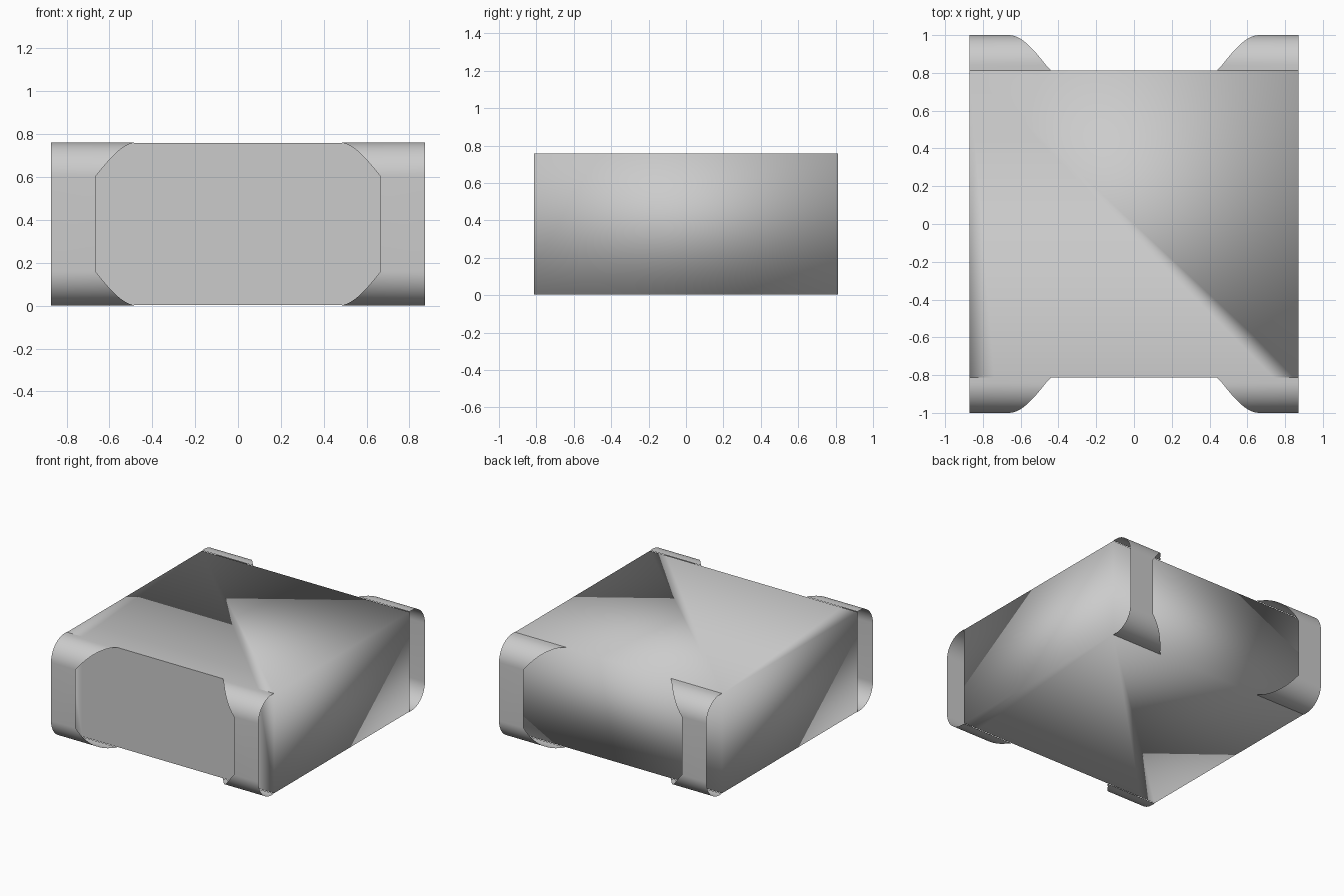
import bpy, bmesh, math

if "Cube" in bpy.data.objects:
    bpy.data.objects.remove(bpy.data.objects["Cube"], do_unlink=True)

HALF_X, WALL_Y, END_Y, HEIGHT = 0.872, 0.813, 1.0, 0.762
RADIUS = 0.16          # rounding of the corner bands
INNER_WIDE, INNER_NARROW = 0.465, 0.665
STEPS = 16

grey = bpy.data.materials.new("light_grey")
grey.use_nodes = True
colour = (0.6, 0.6, 0.6, 1)
grey.diffuse_color = colour
grey.node_tree.nodes["Principled BSDF"].inputs["Base Color"].default_value = colour


def make_object(name, bm):
    mesh = bpy.data.meshes.new(name)
    bm.to_mesh(mesh)
    bm.free()
    mesh.materials.append(grey)
    obj = bpy.data.objects.new(name, mesh)
    bpy.context.collection.objects.link(obj)
    return obj


# Box body, softly shaded, with a crisp front panel
bm = bmesh.new()
bmesh.ops.create_cube(bm, size=1)
for v in bm.verts:
    v.co.x *= 2 * HALF_X
    v.co.y *= 2 * WALL_Y
    v.co.z = (v.co.z + 0.5) * (HEIGHT - 0.006) + 0.003
for f in bm.faces:
    f.smooth = True
for x in (-0.74, 0.74):
    front = [f for f in bm.faces if f.normal.y < -0.9]
    geom = front + list({e for f in front for e in f.edges})
    bmesh.ops.bisect_plane(bm, geom=geom, plane_co=(x, 0, 0), plane_no=(1, 0, 0))
for e in bm.edges:
    a, b = e.verts
    if abs(a.co.z - b.co.z) < 0.01 and max(a.co.y, b.co.y) < -0.8:
        e.smooth = False
make_object("body", bm)

# Path of one band: along the top, round the corners, down the end, underneath
arc_y = END_Y - RADIUS
path = [(INNER_WIDE - 0.025, WALL_Y, HEIGHT)]
for i in range(STEPS + 1):
    t = i / STEPS
    angle = t * math.pi / 2
    path.append((INNER_WIDE + (INNER_NARROW - INNER_WIDE) * t,
                 arc_y + RADIUS * math.sin(angle),
                 HEIGHT - RADIUS + RADIUS * math.cos(angle)))
path += [(x, y, HEIGHT - z) for x, y, z in reversed(path)]

# Open corner band, mirrored to all four corners
bm = bmesh.new()
rows = [(bm.verts.new((x, y, z)), bm.verts.new((HALF_X, y, z))) for x, y, z in path]
for (a, b), (c, d) in zip(rows, rows[1:]):
    bm.faces.new((a, c, d, b)).smooth = True
bm.normal_update()
if sum(f.normal.y for f in bm.faces) < 0:
    bmesh.ops.reverse_faces(bm, faces=bm.faces[:])
bands = make_object("corner_bands", bm)
mirror = bands.modifiers.new("four_corners", "MIRROR")
mirror.use_axis = (True, True, False)
